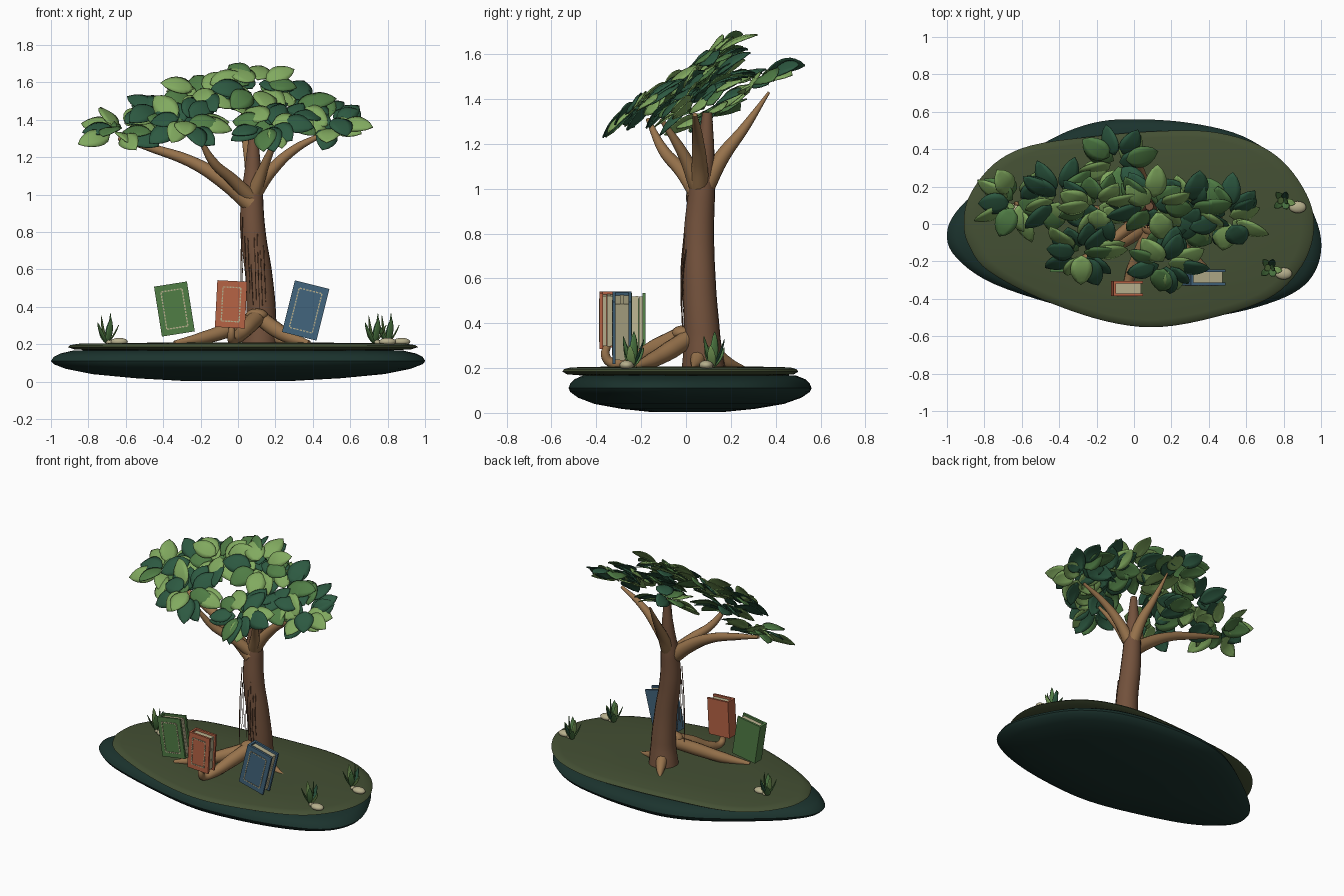
import bpy, bmesh, math, random
from mathutils import Vector, Matrix

if "Cube" in bpy.data.objects:
    bpy.data.objects.remove(bpy.data.objects["Cube"])

random.seed(5)


def material(name, rgb):
    m = bpy.data.materials.new(name)
    m.diffuse_color = (*rgb, 1)
    m.use_nodes = True
    m.node_tree.nodes["Principled BSDF"].inputs["Base Color"].default_value = m.diffuse_color
    return m


LIGHT = material("light_leaf", (0.22, 0.40, 0.115))
MID = material("mid_green", (0.08, 0.205, 0.06))
DARK = material("dark_leaf", (0.026, 0.10, 0.053))
BARK = material("bark", (0.17, 0.083, 0.045))
WOOD = material("light_wood", (0.31, 0.17, 0.072))
GRASS = material("olive_ground", (0.058, 0.08, 0.034))
EARTH = material("dark_earth", (0.011, 0.033, 0.027))
RED = material("brick_red", (0.47, 0.125, 0.06))
BLUE = material("slate_blue", (0.055, 0.13, 0.205))
CREAM = material("cream", (0.47, 0.43, 0.265))


def finish(name, bm, mats, angle=40):
    bmesh.ops.recalc_face_normals(bm, faces=bm.faces)
    me = bpy.data.meshes.new(name)
    bm.to_mesh(me)
    bm.free()
    for m in mats:
        me.materials.append(m)
    ob = bpy.data.objects.new(name, me)
    bpy.context.collection.objects.link(ob)
    bpy.ops.object.select_all(action='DESELECT')
    ob.select_set(True)
    bpy.context.view_layer.objects.active = ob
    if angle:
        bpy.ops.object.shade_smooth_by_angle(angle=math.radians(angle))
    return ob


def tube(name, pts, mat, res=4):
    """Tapered limb through points (x, y, z, radius)."""
    cu = bpy.data.curves.new(name, 'CURVE')
    cu.dimensions = '3D'
    cu.bevel_depth = 1
    cu.bevel_resolution = res
    cu.resolution_u = 8
    cu.use_fill_caps = True
    sp = cu.splines.new('BEZIER')
    sp.bezier_points.add(len(pts) - 1)
    for bp, p in zip(sp.bezier_points, pts):
        bp.co, bp.radius = p[:3], p[3]
        bp.handle_left_type = bp.handle_right_type = 'AUTO'
    cu.materials.append(mat)
    ob = bpy.data.objects.new(name, cu)
    bpy.context.collection.objects.link(ob)
    bpy.ops.object.select_all(action='DESELECT')
    ob.select_set(True)
    bpy.context.view_layer.objects.active = ob
    bpy.ops.object.convert(target='MESH')
    bpy.ops.object.shade_smooth_by_angle(angle=math.radians(50))


def slab(name, outline, profile, mat, steps=5):
    """Rounded slab: smooth closed outline scaled by profile (scale, z)."""
    ring, n = [], len(outline)
    P = [Vector(p) for p in outline]
    for i in range(n):
        a, b, c, d = (P[(i + k) % n] for k in (-1, 0, 1, 2))
        for s in range(steps):
            t = s / steps
            ring.append(0.5 * (2 * b + (c - a) * t + (2 * a - 5 * b + 4 * c - d) * t * t
                               + (3 * b - a - 3 * c + d) * t ** 3))
    bm = bmesh.new()
    rows = [[bm.verts.new((p.x * s, p.y * s, z)) for p in ring] for s, z in profile]
    m = len(ring)
    for r0, r1 in zip(rows, rows[1:]):
        for i in range(m):
            bm.faces.new((r0[i], r0[(i + 1) % m], r1[(i + 1) % m], r1[i]))
    bm.faces.new(rows[0])
    bm.faces.new(rows[-1])
    finish(name, bm, [mat])


# Island: dark earth below, grassy disc on top
slab("earth_base", [(-1, -.05), (-.93, .09), (-.72, .27), (-.45, .45), (-.22, .54), (0, .56), (.3, .54),
                    (.58, .47), (.8, .32), (.93, .12), (1, -.08), (.97, -.25), (.85, -.37), (.6, -.46),
                    (.3, -.51), (0, -.52), (-.35, -.45), (-.75, -.32), (-.95, -.18)],
     [(.3, .004), (.55, .018), (.78, .04), (.92, .068), (.985, .093), (1, .11), (.985, .132),
      (.95, .15), (.88, .166), (.5, .178)], EARTH)
slab("grass_top", [(-.91, 0), (-.88, .15), (-.75, .32), (-.55, .42), (-.2, .47), (.1, .495), (.4, .495),
                   (.65, .43), (.82, .31), (.94, .12), (.96, -.05), (.9, -.22), (.75, -.38), (.5, -.48),
                   (.15, -.55), (-.15, -.52), (-.5, -.4), (-.78, -.25), (-.88, -.12)],
     [(.8, .165), (.96, .172), (1, .184), (.985, .195), (.93, .203), (.5, .208)], GRASS)

# Trunk
tube("trunk", [(.118, .078, .19, .098), (.124, .073, .33, .081), (.113, .062, .55, .073), (.08, .058, .8, .068),
               (.075, .07, .98, .06), (.08, .085, 1.15, .042), (.082, .095, 1.34, .022)], BARK, 6)

# Branches
branches = {
    "left_branch": [(.07, .05, .95, .05), (-.06, .05, 1.06, .043), (-.24, .07, 1.17, .032),
                    (-.45, .09, 1.245, .023), (-.64, .11, 1.30, .01)],
    "right_branch": [(.08, .06, 1.0, .045), (.17, .06, 1.12, .034), (.3, .05, 1.24, .024), (.47, .04, 1.33, .01)],
    "front_left_branch": [(.07, .05, .98, .04), (-.03, -.02, 1.08, .032), (-.13, -.1, 1.17, .025),
                          (-.21, -.17, 1.31, .01)],
    "front_right_branch": [(.09, .05, 1.02, .04), (.14, -.01, 1.15, .026), (.21, -.11, 1.31, .01)],
    "back_branch": [(.08, .08, 1.0, .045), (.07, .16, 1.14, .034), (.045, .26, 1.27, .022), (.02, .37, 1.43, .006)],
}
for name, pts in branches.items():
    tube(name, pts, WOOD)

# Roots
roots = {
    "left_root": [(.1, .02, .34, .04), (-.03, -.07, .285, .042), (-.18, -.15, .235, .035), (-.34, -.22, .205, .014)],
    "front_root": [(.11, -.0, .35, .045), (.05, -.13, .29, .043), (-.01, -.25, .232, .032),
                   (-.035, -.335, .225, .022), (-.035, -.36, .26, .02), (-.035, -.35, .3, .016)],
    "right_root": [(.12, .02, .34, .04), (.2, -.07, .28, .042), (.28, -.15, .235, .035), (.38, -.23, .205, .014)],
    "side_root": [(.13, .06, .28, .045), (.22, .05, .225, .03), (.33, .03, .2, .008)],
    "back_root": [(.11, .1, .28, .045), (.07, .18, .225, .03), (.02, .26, .2, .008)],
}
for name, pts in roots.items():
    tube(name, pts, WOOD)


def ball(name, loc, size, mat):
    bm = bmesh.new()
    bmesh.ops.create_uvsphere(bm, u_segments=16, v_segments=10, radius=1,
                              matrix=Matrix.Translation(loc) @ Matrix.Diagonal((*size, 1)))
    finish(name, bm, [mat], 180)


ball("root_knot", (.1, -.015, .355), (.06, .05, .035), WOOD)

# Hanging aerial strands along the trunk front
tube("long_strand", [(.025, .01, .88, .003), (.015, -.002, .6, .003), (.022, -.012, .27, .002)], BARK, 1)
for i in range(8):
    x = .018 + .017 * i
    y = -.005 - .012 * math.sin(math.pi * i / 8)
    top, low = random.uniform(.62, .82), random.uniform(.35, .48)
    tube("strand", [(x, y + .01, top, .0025), (x + .006, y - .006, (top + low) / 2, .002),
                    (x + .012, y, low, .0015)], BARK, 1)


# Books: two covers, left spine, pages and a dashed border
def box(bm, c, s, mi):
    r = bmesh.ops.create_cube(bm, size=1, matrix=Matrix.Translation(c) @ Matrix.Diagonal((*s, 1)))
    for f in {f for v in r["verts"] for f in v.link_faces}:
        f.material_index = mi


def book(name, centre, w, h, d, tilt, mat):
    bm = bmesh.new()
    t = .014
    for s in (-1, 1):
        box(bm, (0, s * (d - t) / 2, 0), (w, t, h), 0)
    box(bm, (-(w - t) / 2, 0, 0), (t, d, h), 0)
    # three page bundles with thin gaps
    pd = (d - 2 * t) / 3
    for k in (-1, 0, 1):
        box(bm, (-.002, k * pd, 0), (w - .02, pd - .002 * (k == 0), h - .024 - .004 * abs(k)), 1)
    fw, fh = w / 2 - .032, h / 2 - .034
    for s in (-1, 1):
        for length, other, vert in ((2 * fw, fh, False), (2 * fh, fw, True)):
            n = round(length / .017)
            for i in range(n):
                a = -length / 2 + (i + .5) * length / n
                p = (s * other, a) if vert else (a, s * other)
                q = (.007, .012) if vert else (.012, .007)
                box(bm, (p[0], -d / 2 - .001, p[1]), (q[0], .005, q[1]), 1)
    bm.transform(Matrix.Translation(centre) @ Matrix.Rotation(-math.radians(tilt), 4, 'Y'))
    finish(name, bm, [mat, CREAM], 0)


book("green_book", (-.34, -.218, .388), .178, .27, .075, 9, MID)
book("red_book", (-.037, -.345, .413), .16, .25, .08, -3, RED)
book("blue_book", (.362, -.285, .38), .19, .285, .085, -14, BLUE)


# Leaves: domed pointed ovals gathered into one mesh per clump
def leaf(bm, base, tip_dir, normal, length, width, mi, dome=.11):
    y = tip_dir.normalized()
    z = (normal - y * normal.dot(y)).normalized()
    x = y.cross(z)
    rows, n = [], 7
    for i in range(n + 1):
        t = i / n
        w = width * .5 * (math.sin(math.pi * t ** .85) ** .7 if 0 < t < 1 else .02)
        row = []
        for k in (-1, -.5, 0, .5, 1):
            lift = length * dome * (math.sin(math.pi * t) - .9 * k * k * w / width - .15 * (k == 0))
            row.append(bm.verts.new(base + y * length * t + x * k * w + z * lift))
        rows.append(row)
    for a, b in zip(rows, rows[1:]):
        for k in range(4):
            bm.faces.new((a[k], a[k + 1], b[k + 1], b[k])).material_index = mi


def thicken(ob, t):
    m = ob.modifiers.new("thickness", 'SOLIDIFY')
    m.thickness = t
    m.offset = 0


# Canopy clumps: centre, spread, leaf count, steepness of the leaves
clumps = [((-.63, .12, 1.35), (.1, .08, .04), 15, .6), ((-.4, .14, 1.45), (.1, .08, .06), 14, .7),
          ((-.28, -.15, 1.38), (.1, .06, .04), 15, .85), ((-.2, .1, 1.56), (.1, .07, .05), 15, .75),
          ((-.09, .33, 1.5), (.09, .08, .04), 13, .45), ((.1, .1, 1.57), (.1, .07, .05), 15, .75),
          ((.3, .08, 1.47), (.1, .08, .06), 15, .75), ((.5, .04, 1.4), (.08, .09, .05), 15, .7),
          ((.17, -.21, 1.38), (.1, .06, .04), 14, .85), ((.24, -.03, 1.4), (.08, .05, .04), 8, .8)]
for c, spread, count, slope in clumps:
    bm = bmesh.new()
    for i in range(count):
        a = i * 2.4 + random.uniform(-.3, .3)
        r = math.sqrt((i + .5) / count)
        off = Vector((math.cos(a) * r * spread[0], math.sin(a) * r * spread[1], random.uniform(-1, 1) * spread[2]))
        off.z += off.y * slope * .6
        normal = Vector((random.uniform(-.55, .55), -slope + random.uniform(-.35, .25), .8))
        out = Vector((math.cos(a), math.sin(a) * .9, math.sin(a) * slope * .8 + random.uniform(-.3, .25)))
        leaf(bm, Vector(c) + off * .7, out, normal, random.uniform(.15, .2), random.uniform(.105, .135),
             (0, 1, 2, 2, 1, 0, 2)[random.randrange(7)])
    thicken(finish("leaf_clump", bm, [LIGHT, MID, DARK], 60), .005)

# Grass tufts with a pebble beside each
for x, y, px, py in ((-.7, .1, -.635, .08), (.8, .12, .875, .09), (.73, -.24, .8, -.265)):
    bm = bmesh.new()
    for i in range(7):
        a = i * 2.4 + .4
        lean = .12 + .1 * i
        d = Vector((math.cos(a) * lean, math.sin(a) * lean, 1))
        leaf(bm, Vector((x, y, .2)), d, Vector((-math.cos(a), -math.sin(a), .5)),
             .165 - .009 * i, .038, (1, 0, 1, 2)[i % 4], -.06)
    thicken(finish("grass_tuft", bm, [LIGHT, MID, DARK], 60), .003)
    ball("pebble", (px, py, .213), (.046, .032, .021), CREAM)
    ball("small_pebble", (px - .05, py + .015, .21), (.022, .02, .013), CREAM)
